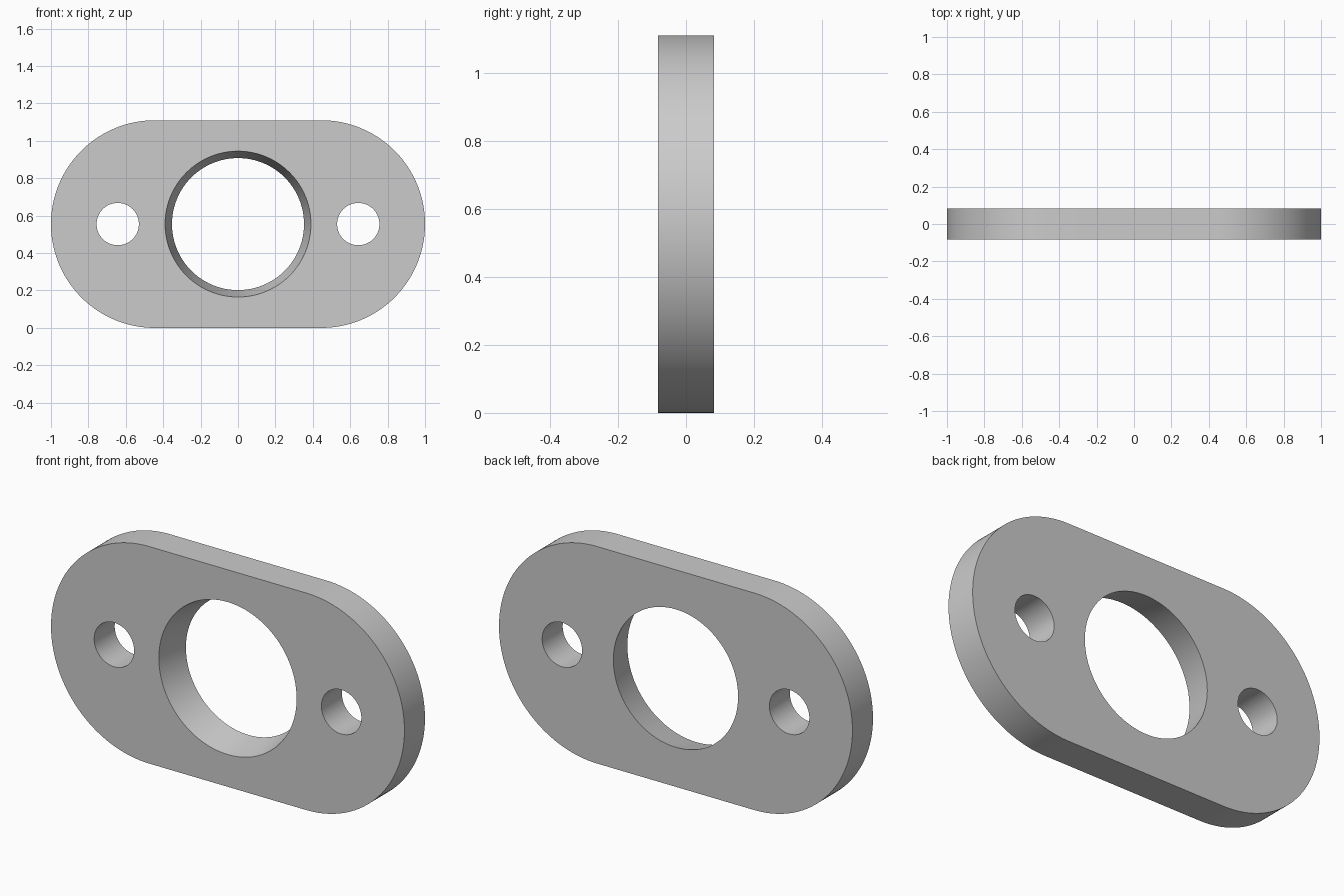
import bpy
import bmesh
from math import cos, sin, pi

cube = bpy.data.objects.get("Cube")
if cube:
    bpy.data.objects.remove(cube, do_unlink=True)

HALF_DEPTH = 0.083
RADIUS = 0.555          # end radius, also half the height
STRAIGHT = 1 - RADIUS   # half length of the straight edges
SEGMENTS = 96


def circle(cx, radius):
    steps = [2 * pi * i / SEGMENTS for i in range(SEGMENTS)]
    return [(cx + radius * cos(a), RADIUS + radius * sin(a)) for a in steps]


def stadium():
    points = []
    for side, start in ((1, -pi / 2), (-1, pi / 2)):
        for i in range(SEGMENTS + 1):
            a = start + pi * i / SEGMENTS
            points.append((side * STRAIGHT + RADIUS * cos(a), RADIUS + RADIUS * sin(a)))
    return points


def add_wall(bm, front, back):
    """Join a front loop to a back loop and return the edges of both rims."""
    rims = []
    for y, points in ((-HALF_DEPTH, front), (HALF_DEPTH, back)):
        verts = [bm.verts.new((x, y, z)) for x, z in points]
        edges = [bm.edges.new((v, verts[i - 1])) for i, v in enumerate(verts)]
        rims.append((verts, edges))
    (a, front_edges), (b, back_edges) = rims
    for i in range(len(a)):
        bm.faces.new((a[i - 1], a[i], b[i], b[i - 1]))
    return front_edges, back_edges


bm = bmesh.new()
# Rounded outline, tapered centre bore, two bolt holes
walls = [
    add_wall(bm, stadium(), stadium()),
    add_wall(bm, circle(0, 0.39), circle(0, 0.353)),
]
for side in (-1, 1):
    hole = circle(side * 0.643, 0.113)
    walls.append(add_wall(bm, hole, hole))

# Flat front and back faces around the holes
for rims in zip(*walls):
    edges = [e for rim in rims for e in rim]
    bmesh.ops.triangle_fill(bm, edges=edges, use_beauty=True, use_dissolve=False)
bmesh.ops.recalc_face_normals(bm, faces=bm.faces)

mesh = bpy.data.meshes.new("flange_plate")
bm.to_mesh(mesh)
bm.free()
plate = bpy.data.objects.new("flange_plate", mesh)
bpy.context.collection.objects.link(plate)

# Plain grey finish
grey = bpy.data.materials.new("plain_grey")
grey.use_nodes = True
colour = (0.6, 0.6, 0.6, 1)
grey.diffuse_color = colour
grey.node_tree.nodes["Principled BSDF"].inputs["Base Color"].default_value = colour
mesh.materials.append(grey)

# Smooth walls with crisp rims
bpy.ops.object.select_all(action="DESELECT")
plate.select_set(True)
bpy.context.view_layer.objects.active = plate
bpy.ops.object.shade_smooth_by_angle(angle=pi / 6)
